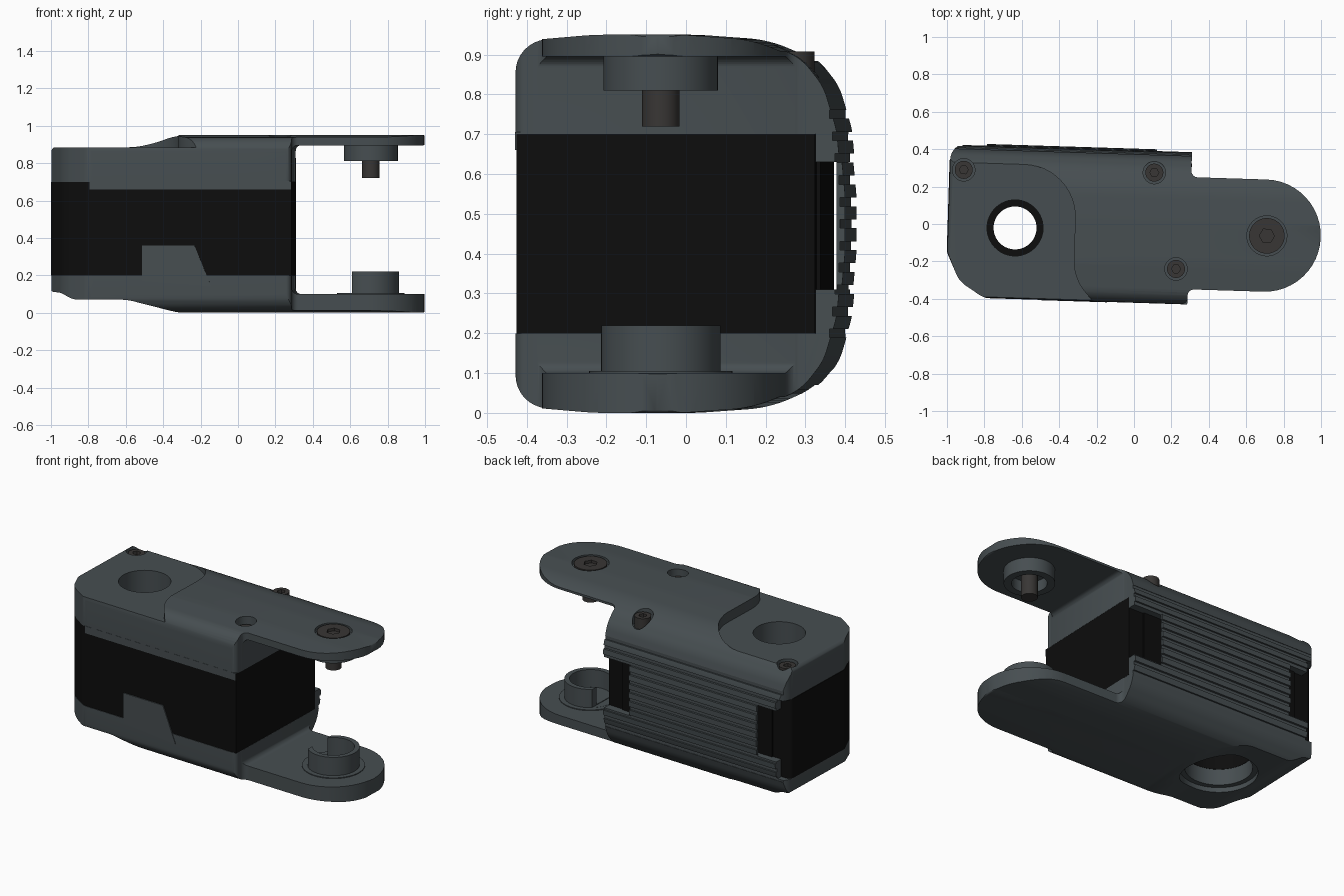
import bpy, bmesh, math
from mathutils import Vector

if "Cube" in bpy.data.objects:
    bpy.data.objects.remove(bpy.data.objects["Cube"])

TILT = math.radians(-1.8)      # the whole link sits slightly turned about z
AXIS_Y = -0.041                # line joining both pivots


def material(name, rgb):
    m = bpy.data.materials.new(name)
    m.diffuse_color = (*rgb, 1)
    m.use_nodes = True
    m.node_tree.nodes["Principled BSDF"].inputs["Base Color"].default_value = m.diffuse_color
    return m


GREY = material("slate_plastic", (0.062, 0.076, 0.082))
BLACK = material("black_plastic", (0.004, 0.004, 0.004))
STEEL = material("dark_steel", (0.04, 0.037, 0.035))


def fillet(corners, n=8):
    """Round a polygon given as (u, v, radius) corners."""
    out = []
    for i, (x, y, r) in enumerate(corners):
        p = Vector((x, y))
        if r == 0:
            out.append(p)
            continue
        a = (Vector(corners[i - 1][:2]) - p).normalized()
        b = (Vector(corners[(i + 1) % len(corners)][:2]) - p).normalized()
        half = a.angle(b) / 2
        t = r / math.tan(half)
        c = p + (a + b).normalized() * (r / math.sin(half))
        s, e = p + a * t - c, p + b * t - c
        a0 = math.atan2(s.y, s.x)
        d = (math.atan2(e.y, e.x) - a0 + math.pi) % (2 * math.pi) - math.pi
        for k in range(n + 1):
            ang = a0 + d * k / n
            out.append(c + Vector((math.cos(ang), math.sin(ang))) * r)
    return out


def prism(name, pts, axis, lo, hi, mat=GREY):
    """Extrude a 2D outline along an axis from lo to hi."""
    place = {"x": lambda u, v, w: (w, u, v),
             "y": lambda u, v, w: (u, w, v),
             "z": lambda u, v, w: (u, v, w)}[axis]
    bm = bmesh.new()
    rings = [[bm.verts.new(place(p[0], p[1], w)) for p in pts] for w in (lo, hi)]
    bm.faces.new(rings[0])
    bm.faces.new(rings[1])
    for i in range(len(pts)):
        j = (i + 1) % len(pts)
        bm.faces.new((rings[0][i], rings[0][j], rings[1][j], rings[1][i]))
    bmesh.ops.recalc_face_normals(bm, faces=bm.faces)
    me = bpy.data.meshes.new(name)
    bm.to_mesh(me)
    bm.free()
    me.materials.append(mat)
    ob = bpy.data.objects.new(name, me)
    bpy.context.collection.objects.link(ob)
    return ob


def cyl(name, x, y, r, lo, hi, mat=GREY, n=48):
    pts = [(x + r * math.cos(2 * math.pi * i / n), y + r * math.sin(2 * math.pi * i / n))
           for i in range(n)]
    return prism(name, pts, "z", lo, hi, mat)


def box(name, x0, x1, y0, y1, z0, z1, mat=GREY):
    return prism(name, [(x0, y0), (x1, y0), (x1, y1), (x0, y1)], "z", z0, z1, mat)


def combine(ob, tool, op="DIFFERENCE"):
    m = ob.modifiers.new("bool", "BOOLEAN")
    m.object, m.operation, m.solver = tool, op, "EXACT"
    bpy.context.view_layer.objects.active = ob
    bpy.ops.object.modifier_apply(modifier=m.name)
    bpy.data.objects.remove(tool)


# Shell: plan outline, crossed with the end section and the side profile
body = [(-0.993, -0.18, 0.06), (-0.925, -0.335, 0.15), (-0.79, -0.42, 0.1), (0.298, -0.42, 0.03)]
back = [(0.298, 0.403, 0.01), (-0.993, 0.403, 0.09)]
arm = [(0.298, -0.34, 0.035), (1.0, -0.34, 0.299), (1.0, 0.26, 0.299), (0.298, 0.26, 0.035)]
shell = prism("link_shell", fillet(body + arm + back, 12), "z", -0.1, 1.1)

low = [(-0.42, 0.018, 0.085), (-0.2, 0, 0.8), (0.02, 0, 0.8), (0.2, 0.013, 0.3), (0.3, 0.06, 0.15),
       (0.355, 0.13, 0.15), (0.388, 0.24, 0.2), (0.403, 0.4, 0.2)]
high = [(y, 0.95 - z, r) for y, z, r in reversed(low)]
combine(shell, prism("section", fillet(low + high), "x", -1.2, 1.2), "INTERSECT")

side = [(-0.996, 0.89, 0.04), (-0.58, 0.89, 0.3), (-0.3, 0.952, 0.3), (1.003, 0.952, 0.02),
        (1.003, 0.895, 0.015), (0.3, 0.895, 0.03), (0.3, 0.1, 0.03), (1.003, 0.1, 0.01),
        (1.003, -0.002, 0.02), (-0.3, -0.002, 0.3), (-0.58, 0.07, 0.3), (-0.87, 0.07, 0.12),
        (-0.94, 0.108, 0.08), (-0.996, 0.112, 0.02)]
combine(shell, prism("side_profile", fillet(side), "y", -1, 1), "INTERSECT")

# Servo bay, gap behind the servo, end notches in the back plate
for b in [(-1.2, 0.5, -0.6, 0.335, 0.2, 0.7), (-1.2, 0.5, 0.3, 0.382, 0.31, 0.63),
          (0.11, 0.5, 0.3, 0.6, 0.31, 0.63), (-1.2, -0.8, 0.3, 0.6, 0.31, 0.63),
          (-1.2, -0.93, 0.3, 0.6, 0.2, 0.7)]:
    combine(shell, box("bay", *b))

# Long grooves leaving ribs on the back plate
for i in range(-5, 6):
    dz = i * 0.055
    y = 0.403 - 0.28 * dz * dz - 0.012
    combine(shell, box("groove", -1.2, 0.5, y, 0.6, 0.464 + dz, 0.486 + dz))

# Sunken S-shaped pad around the upper bore, and the bores themselves
pad = [(-1.1, 0.3, 0), (-0.315, 0.3, 0.28), (-0.315, -0.3, 0.25), (-0.17, -0.46, 0), (-1.1, -0.5, 0)]
combine(shell, prism("pad", fillet(pad, 12), "z", 0.884, 1.2))
PIV = (-0.635, AXIS_Y)
for r, lo, hi in [(0.15, 0.6, 1.1), (0.19, -0.1, 0.4), (0.22, -0.1, 0.1)]:
    combine(shell, cyl("bore", *PIV, r, lo, hi))

# Counterbores and socket screws
TIP = (0.712, AXIS_Y)
for n, (x, y, r, seat, top) in enumerate([(-0.919, 0.261, 0.06, 0.82, 0.872),
                                          (0.1, 0.278, 0.06, 0.84, 0.908),
                                          (0.232, -0.233, 0.06, 0.86, 0.905),
                                          (*TIP, 0.107, 0.92, 0.947)]):
    combine(shell, cyl("counterbore", x, y, r, seat, 1.1))
    screw = cyl(f"screw_{n + 1}", x, y, r - 0.012, seat - 0.01, top, STEEL)
    combine(screw, cyl("socket", x, y, r * 0.35 + 0.003, top - 0.025, 1.1, STEEL, 6))

# Front lip under the top shell and the tab on the lower shell
prism("front_lip", [(-0.78, 0.66), (0.297, 0.66), (0.297, 0.705), (-0.78, 0.705)],
      "y", -0.421, -0.4)
prism("front_tab", [(-0.5, 0.17), (-0.13, 0.14), (-0.22, 0.36), (-0.5, 0.36)],
      "y", -0.423, -0.4)

# Servo body with a raised back panel and a through bore
servo_plan = fillet([(-0.996, -0.18, 0.06), (-0.925, -0.332, 0.15), (-0.79, -0.417, 0.1),
                     (0.299, -0.417, 0), (0.299, 0.334, 0), (-0.996, 0.334, 0.03)])
servo = prism("servo_body", servo_plan, "z", 0.2, 0.7, BLACK)
for r, lo, hi in [(0.115, 0.1, 0.8), (0.188, 0.1, 0.45)]:
    combine(servo, cyl("servo_bore", *PIV, r, lo, hi, BLACK))
box("servo_back_panel", -0.87, 0.2, 0.33, 0.344, 0.31, 0.63, BLACK)

# Upper pivot cup with its pin
cup = cyl("upper_pivot_cup", *TIP, 0.144, 0.81, 0.9)
combine(cup, cyl("cup_bore", *TIP, 0.1, 0.7, 0.88))
cyl("pivot_pin", *TIP, 0.047, 0.72, 0.93, STEEL, 32)

# Lower pivot: base disc and a C-shaped collar open towards the body
cyl("lower_pivot_base", *TIP, 0.18, 0.09, 0.105)
collar = cyl("lower_pivot_collar", *TIP, 0.15, 0.09, 0.22)
combine(collar, cyl("collar_bore", *TIP, 0.12, 0.11, 0.3))
combine(collar, box("collar_opening", 0.4, 0.615, -0.4, 0.4, 0.106, 0.3))

# Turn the link and smooth the curved faces
for ob in bpy.context.scene.objects:
    ob.rotation_euler.z = TILT
    ob.select_set(True)
bpy.ops.object.shade_smooth_by_angle(angle=math.radians(30))
